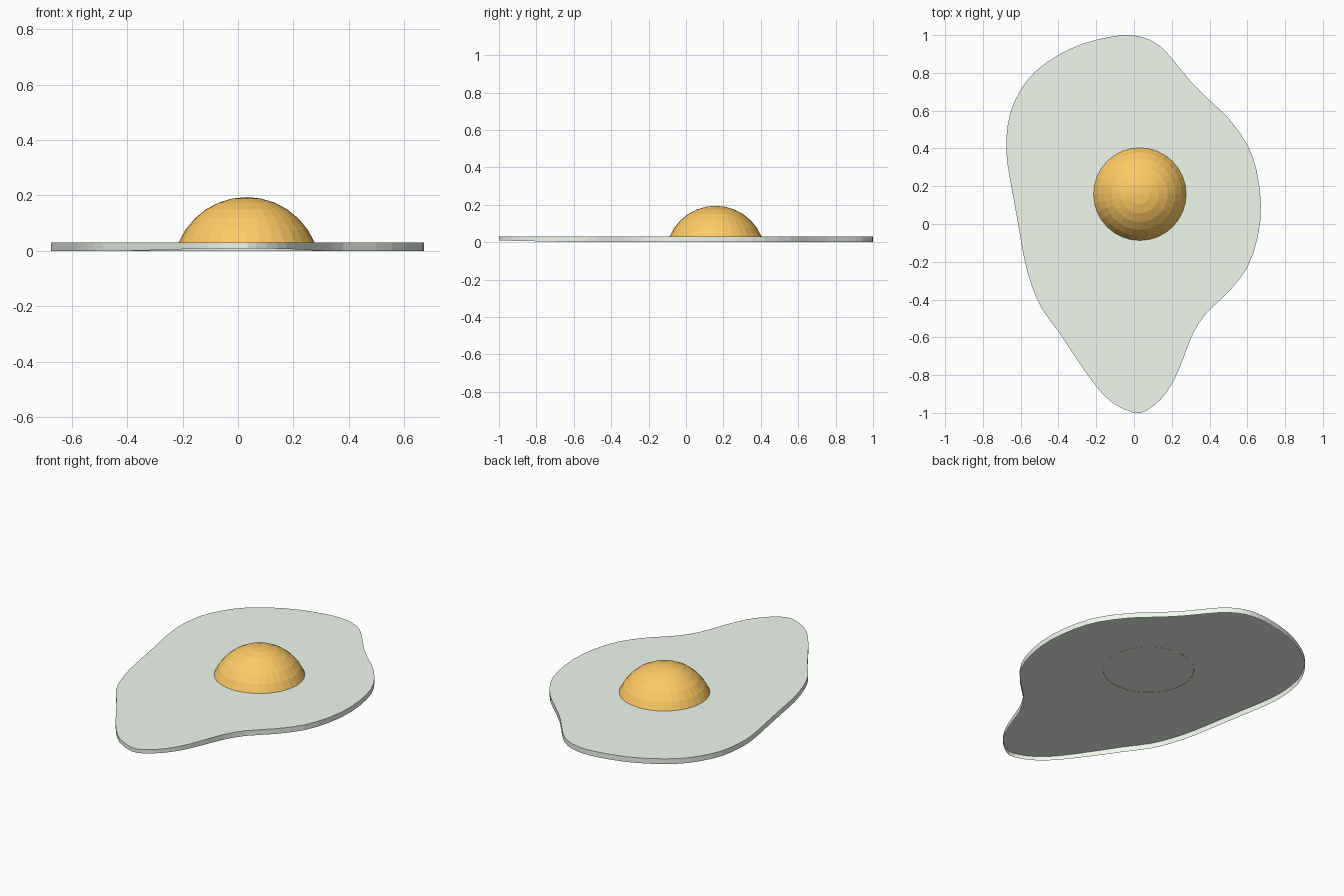
import bpy, bmesh, math
from mathutils import Vector

if "Cube" in bpy.data.objects:
    bpy.data.objects.remove(bpy.data.objects["Cube"])


def finish(name, bm, color):
    mesh = bpy.data.meshes.new(name)
    bm.to_mesh(mesh)
    bm.free()
    mat = bpy.data.materials.new(name + "_color")
    mat.diffuse_color = (*color, 1)
    mat.use_nodes = True
    mat.node_tree.nodes["Principled BSDF"].inputs["Base Color"].default_value = mat.diffuse_color
    mesh.materials.append(mat)
    obj = bpy.data.objects.new(name, mesh)
    bpy.context.collection.objects.link(obj)
    return obj


def smooth_loop(pts, steps):
    """Closed Catmull-Rom curve through the points."""
    out, n = [], len(pts)
    for i in range(n):
        a, b, c, d = (Vector(pts[(i + k) % n]) for k in (-1, 0, 1, 2))
        for s in range(steps):
            t = s / steps
            out.append(0.5 * (2 * b + (c - a) * t + (2 * a - 5 * b + 4 * c - d) * t * t
                              + (3 * b - a - 3 * c + d) * t ** 3))
    return out


# Egg white: wavy top sheet with a thin skirt, open underneath
outline = [
    (-0.03, 1.0), (0.06, 0.985), (0.14, 0.94), (0.21, 0.865), (0.30, 0.755), (0.40, 0.655),
    (0.50, 0.56), (0.60, 0.42), (0.65, 0.28), (0.672, 0.10), (0.655, -0.07), (0.60, -0.23),
    (0.50, -0.36), (0.38, -0.475), (0.31, -0.585), (0.26, -0.715), (0.205, -0.84),
    (0.14, -0.93), (0.065, -0.988), (0, -1.0), (-0.11, -0.95), (-0.20, -0.86),
    (-0.30, -0.72), (-0.40, -0.57), (-0.49, -0.445), (-0.54, -0.33), (-0.58, -0.19),
    (-0.61, -0.02), (-0.642, 0.16), (-0.67, 0.32), (-0.676, 0.45), (-0.655, 0.59),
    (-0.60, 0.71), (-0.52, 0.81), (-0.40, 0.895), (-0.27, 0.955), (-0.13, 0.99)]
loop = smooth_loop(outline, 2)[::-1]  # counter-clockwise, so the top faces up
bm = bmesh.new()
rim = [bm.verts.new((p.x, p.y, 0.031)) for p in loop]
# The skirt lifts slightly at the front tip
hem = [bm.verts.new((p.x, p.y, 0.008 * max(0, min(1, (-0.6 - p.y) / 0.35)))) for p in loop]
bm.faces.new(rim)
for i in range(len(loop)):
    j = (i + 1) % len(loop)
    bm.faces.new((hem[i], hem[j], rim[j], rim[i]))
finish("egg_white", bm, (0.87, 0.95, 0.85))

# Yolk: faceted cap of a sphere resting on the white
bm = bmesh.new()
bmesh.ops.create_uvsphere(bm, u_segments=32, v_segments=16, radius=0.266)
cut = 0.266 * math.cos(math.radians(67.5))
bmesh.ops.delete(bm, geom=[v for v in bm.verts if v.co.z < cut - 0.001], context='VERTS')
bmesh.ops.translate(bm, verts=bm.verts, vec=(0.031, 0.158, 0.030 - cut))
finish("yolk", bm, (1.0, 0.6, 0.13))
